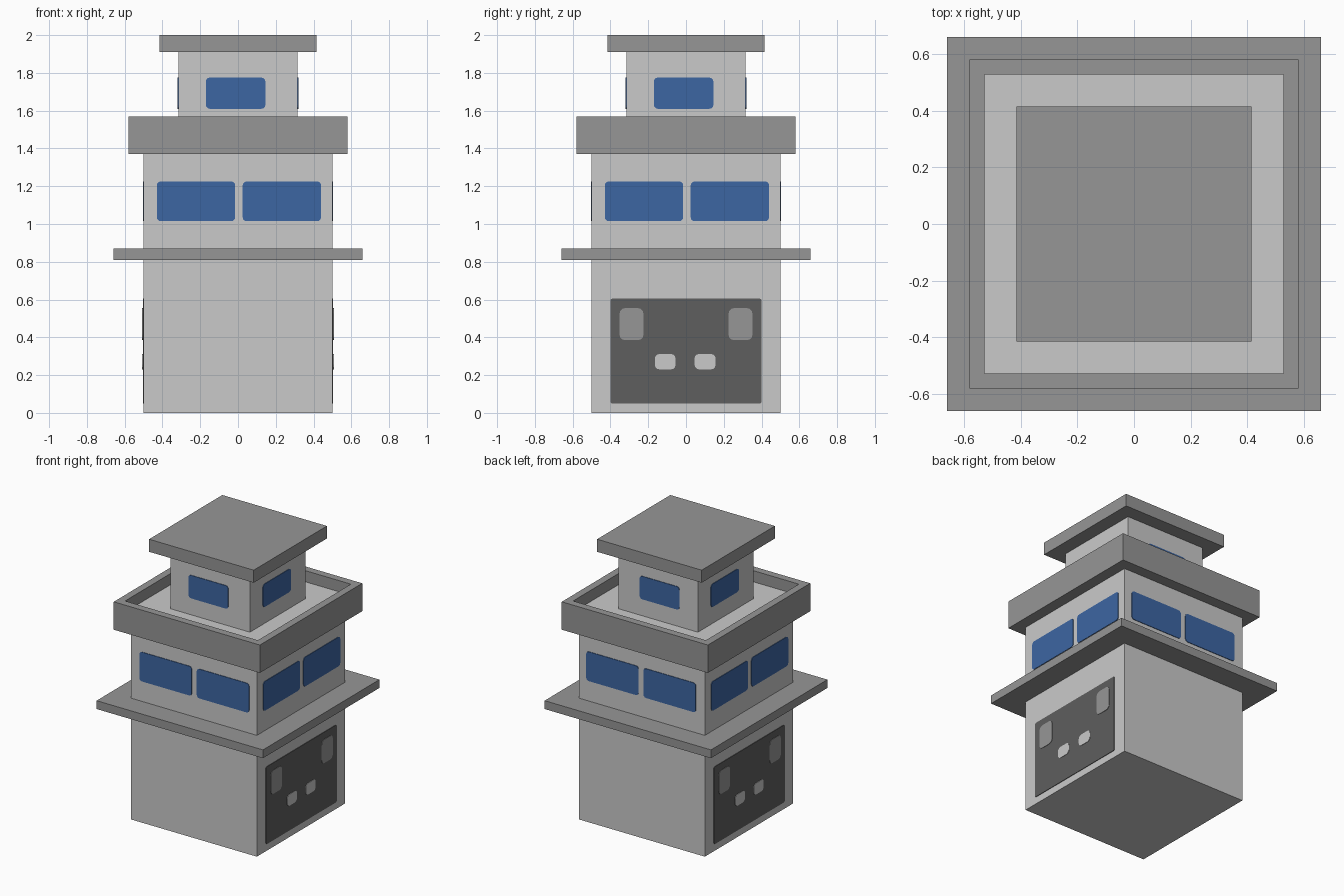
import bpy, bmesh, math
from mathutils import Matrix

if "Cube" in bpy.data.objects:
    bpy.data.objects.remove(bpy.data.objects["Cube"])


def material(name, *rgb):
    m = bpy.data.materials.new(name)
    m.diffuse_color = (*rgb, 1)
    m.use_nodes = True
    m.node_tree.nodes["Principled BSDF"].inputs["Base Color"].default_value = m.diffuse_color
    return m


LIGHT = material("light_grey", 0.59, 0.59, 0.59)
GREY = material("mid_grey", 0.305, 0.305, 0.305)
DARK = material("dark_grey", 0.112, 0.112, 0.112)
BLUE = material("window_blue", 0.046, 0.133, 0.365)


def finish(bm, name, *mats):
    me = bpy.data.meshes.new(name)
    bmesh.ops.recalc_face_normals(bm, faces=bm.faces)
    bm.to_mesh(me)
    bm.free()
    for m in mats:
        me.materials.append(m)
    ob = bpy.data.objects.new(name, me)
    bpy.context.collection.objects.link(ob)
    return ob


def slab(half, z0, z1):
    """Square block centred on the z axis."""
    bm = bmesh.new()
    bmesh.ops.create_cube(bm, size=1, matrix=Matrix.Translation((0, 0, (z0 + z1) / 2))
                          @ Matrix.Diagonal((2 * half, 2 * half, z1 - z0, 1)))
    return bm


def plate(name, side, u0, u1, z0, z1, wall, mat, thick=0.004, r=0.02):
    """Thin rounded panel on a wall; side counts quarter turns from the front."""
    bm = bmesh.new()
    corners = [(u1 - r, z1 - r), (u0 + r, z1 - r), (u0 + r, z0 + r), (u1 - r, z0 + r)]
    verts = []
    for i, (cu, cz) in enumerate(corners):
        for k in range(4):
            a = math.radians(90 * i + 30 * k)
            verts.append(bm.verts.new((cu + r * math.cos(a), -wall, cz + r * math.sin(a))))
    face = bm.faces.new(verts)
    ext = bmesh.ops.extrude_face_region(bm, geom=[face])["geom"]
    bmesh.ops.translate(bm, vec=(0, -thick, 0),
                        verts=[g for g in ext if isinstance(g, bmesh.types.BMVert)])
    bmesh.ops.rotate(bm, verts=bm.verts, cent=(0, 0, 0),
                     matrix=Matrix.Rotation(math.radians(90 * side), 3, 'Z'))
    return finish(bm, name, mat)


# Stacked square volumes
finish(slab(0.5, 0, 1.40), "main_walls", LIGHT)
finish(slab(0.66, 0.81, 0.87), "ledge", GREY)
finish(slab(0.315, 1.48, 1.92), "lookout_walls", LIGHT)
finish(slab(0.415, 1.91, 2.0), "lookout_roof", GREY)

# Parapet with a sunken light-coloured deck
bm = slab(0.58, 1.37, 1.57)
top = max(bm.faces, key=lambda f: f.calc_center_median().z)
bmesh.ops.inset_region(bm, faces=[top], thickness=0.075)
deck = bmesh.ops.extrude_discrete_faces(bm, faces=[top])["faces"][0]
bmesh.ops.translate(bm, vec=(0, 0, -0.08), verts=deck.verts)
deck.material_index = 1
finish(bm, "parapet", GREY, LIGHT)

# Windows on all four sides
SIDES = ["front", "right", "back", "left"]
for i, s in enumerate(SIDES):
    m = -1 if i == 2 else 1  # the back windows line up with the front ones
    for n, (a, b) in enumerate([(-0.43, -0.015), (0.025, 0.44)]):
        plate(f"{s}_window_{n}", i, *sorted((a * m, b * m)), 1.015, 1.225, 0.5, BLUE)
    plate(f"{s}_lookout_window", i, *sorted((-0.17 * m, 0.145 * m)), 1.61, 1.775, 0.315, BLUE)

# Dark gate panels with inset fittings on the right and left
for i in (1, 3):
    s = SIDES[i]
    plate(f"{s}_gate", i, -0.4, 0.4, 0.05, 0.605, 0.5, DARK, r=0.01)
    for n, (u, v) in enumerate([(-0.352, -0.225), (0.225, 0.352)]):
        plate(f"{s}_gate_pane_{n}", i, u, v, 0.385, 0.555, 0.5, GREY, 0.007, 0.03)
    for n, (u, v) in enumerate([(-0.165, -0.055), (0.045, 0.157)]):
        plate(f"{s}_gate_handle_{n}", i, u, v, 0.23, 0.312, 0.5, LIGHT, 0.007, 0.025)
